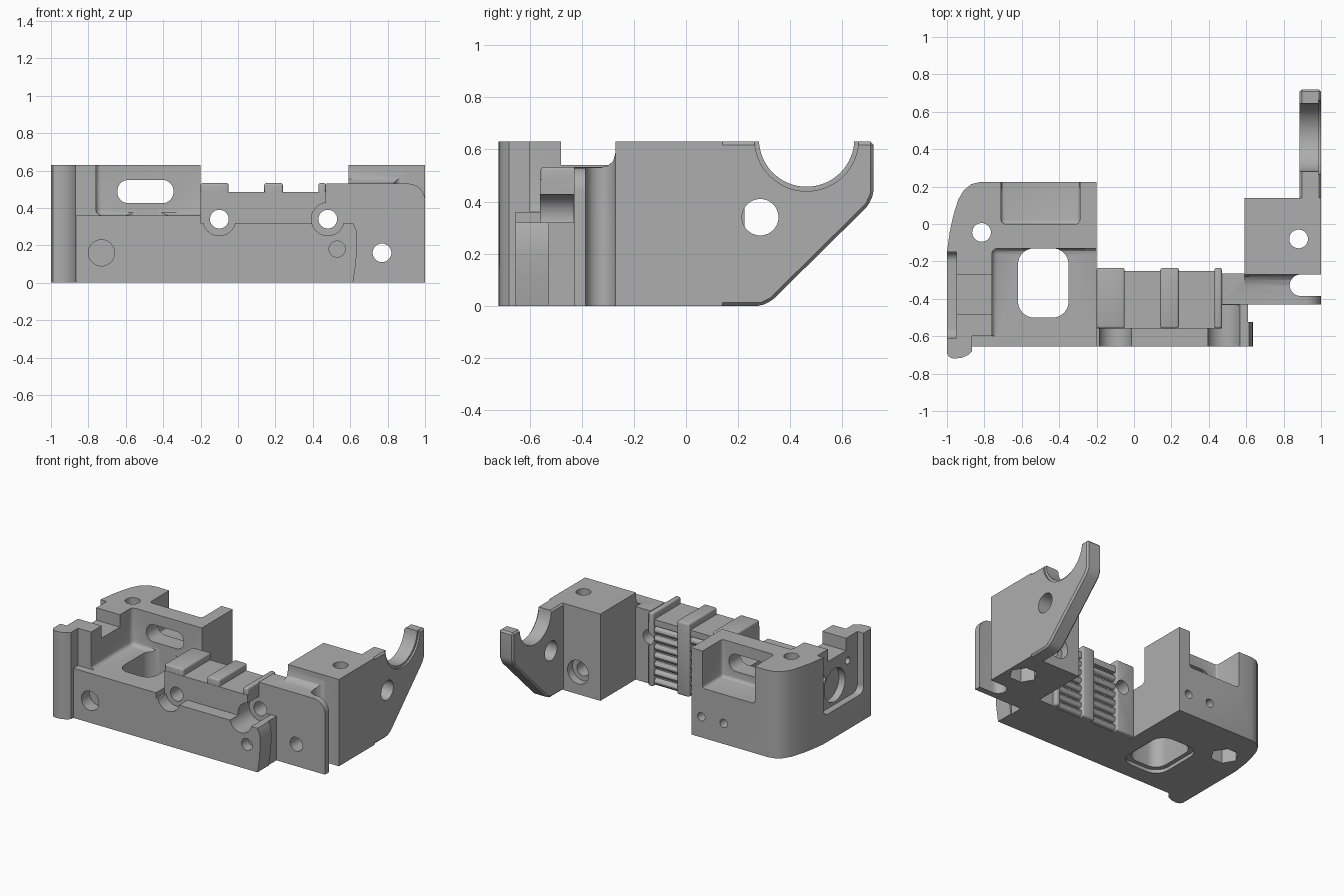
import bpy
import bmesh
import math
from mathutils import Matrix

if "Cube" in bpy.data.objects:
    bpy.data.objects.remove(bpy.data.objects["Cube"], do_unlink=True)

gray = bpy.data.materials.new("plain gray")
gray.use_nodes = True
gray.diffuse_color = (0.42, 0.42, 0.42, 1)
gray.node_tree.nodes["Principled BSDF"].inputs["Base Color"].default_value = gray.diffuse_color


def finish(bm, bevel, segments):
    bmesh.ops.recalc_face_normals(bm, faces=bm.faces)
    if bevel:
        bmesh.ops.bevel(bm, geom=bm.edges[:], offset=bevel, segments=segments,
                        profile=0.5, affect='EDGES')
    mesh = bpy.data.meshes.new("piece")
    bm.to_mesh(mesh)
    bm.free()
    mesh.materials.append(gray)
    obj = bpy.data.objects.new("piece", mesh)
    bpy.context.collection.objects.link(obj)
    return obj


def prism(points, axis, lo, hi, bevel=0, segments=1):
    """Extrude a 2D outline along an axis; the outline uses the other two axes in order."""
    bm = bmesh.new()

    def place(p, h):
        v = list(p)
        v.insert("xyz".index(axis), h)
        return v
    face = bm.faces.new([bm.verts.new(place(p, lo)) for p in points])
    moved = bmesh.ops.extrude_face_region(bm, geom=[face])["geom"]
    for v in moved:
        if isinstance(v, bmesh.types.BMVert):
            v.co["xyz".index(axis)] = hi
    return finish(bm, bevel, segments)


def block(x, y, z, bevel=0, segments=3):
    return prism([(x[0], y[0]), (x[1], y[0]), (x[1], y[1]), (x[0], y[1])],
                 "z", z[0], z[1], bevel, segments)


def rod(axis, centre, r, lo, hi, sides=40):
    a, b = centre
    ring = [(a + r * math.cos(2 * math.pi * i / sides),
             b + r * math.sin(2 * math.pi * i / sides)) for i in range(sides)]
    return prism(ring, axis, lo, hi)


def round_rect(a, b, r, n=8):
    """Rounded rectangle outline between two ranges."""
    pts = []
    corners = [(a[1] - r, b[1] - r), (a[0] + r, b[1] - r), (a[0] + r, b[0] + r), (a[1] - r, b[0] + r)]
    for k, (u, v) in enumerate(corners):
        for i in range(n + 1):
            t = math.pi / 2 * (k + i / n)
            pts.append((u + r * math.cos(t), v + r * math.sin(t)))
    return pts


def part(name, adds, cuts):
    """Join the added pieces, subtract the cuts, and keep one clean object."""
    base = adds[0]
    base.name = name
    tools = [(o, 'UNION') for o in adds[1:]] + [(o, 'DIFFERENCE') for o in cuts]
    for tool, op in tools:
        mod = base.modifiers.new(op, 'BOOLEAN')
        mod.object, mod.operation, mod.solver = tool, op, 'EXACT'
    bpy.context.view_layer.update()
    done = base.evaluated_get(bpy.context.evaluated_depsgraph_get())
    mesh = bpy.data.meshes.new_from_object(done)
    base.modifiers.clear()
    base.data = mesh
    for tool, _ in tools:
        bpy.data.objects.remove(tool, do_unlink=True)
    bpy.ops.object.select_all(action='DESELECT')
    base.select_set(True)
    bpy.context.view_layer.objects.active = base
    bpy.ops.object.shade_smooth_by_angle(angle=math.radians(30))


TOP, FLOOR = 0.63, 0.36

# Left housing: outline with a rounded back corner and a front post
outline = [(-0.2, -0.655), (-0.2, 0.225), (-0.82, 0.225), (-0.87, 0.213), (-0.91, 0.18),
           (-0.94, 0.13), (-0.965, 0.05), (-0.985, -0.04), (-1, -0.15), (-1, -0.69),
           (-0.99, -0.71), (-0.965, -0.72), (-0.92, -0.715), (-0.885, -0.7),
           (-0.865, -0.68), (-0.865, -0.655)]
housing_cuts = [
    block((-0.76, 0.2), (-1, -0.13), (FLOOR, 1), 0.03),           # main tray
    block((-0.865, -0.5), (-1, -0.6), (FLOOR, 1)),                # front step
    block((-1.2, -0.7), (-0.48, -0.27), (0.54, 1)),               # side wall notch
    block((-0.71, -0.29), (0, 0.5), (FLOOR, 1), 0.02),            # rear pocket
    prism(round_rect((-0.645, -0.345), (0.425, 0.55), 0.06), "y", -0.3, 0.1),
    prism(round_rect((-0.62, -0.35), (-0.5, -0.13), 0.085), "z", -0.1, 0.5),
    prism(round_rect((-0.65, -0.32), (-0.53, -0.1), 0.1), "z", -0.1, 0.025),
    rod("z", (-0.815, -0.045), 0.05, -0.1, 1),
    rod("z", (-0.815, -0.045), 0.095, -0.1, 0.1, 6),
    rod("y", (-0.73, 0.16), 0.07, -1, -0.56),
    prism(round_rect((-0.61, -0.15), (0.2, 1), 0.05), "x", -1.2, -0.95),
    rod("x", (-0.35, 0.34), 0.12, -1.2, -0.9),
    rod("x", (-0.22, 0.43), 0.025, -1.2, -0.9),
    rod("x", (-0.5, 0.46), 0.025, -1.2, -0.9),
]
housing_cuts += [rod("y", (x, 0.15), 0.03, 0.1, 0.4) for x in (-0.28, -0.46)]
part("left_housing", [prism(outline, "z", 0, TOP)], housing_cuts)

# Middle bar: core, raised lugs, rear ribs, front rail and its end tab
bar = [block((-0.2, 0.47), (-0.56, -0.275), (0, 0.485))]
for x in ((-0.2, -0.05), (0.14, 0.24), (0.43, 0.47)):
    bar.append(block(x, (-0.558, -0.235), (0, 0.533), 0.012))
for x in ((-0.06, 0.15), (0.23, 0.44)):
    bar.append(block(x, (-0.3, -0.25), (0.44, 0.485)))
    for i in range(7):
        bar.append(rod("x", (-0.274, 0.03 + 0.062 * i), 0.024, x[0], x[1], 12))
bar += [
    block((-0.2, 0.6), (-0.655, -0.55), (0, 0.32)),
    block((0.4, 0.61), (-0.56, -0.43), (0, 0.32)),
    prism([(0.4, 0), (0.615, 0), (0.63, 0.1), (0.637, 0.2), (0.633, 0.28), (0.615, 0.32), (0.4, 0.32)],
          "y", -0.655, -0.525),
]
part("middle_bar", bar, [
    rod("y", (-0.1, 0.34), 0.05, -1, 0),
    rod("y", (-0.1, 0.34), 0.088, -1, -0.56),
    rod("y", (0.48, 0.34), 0.05, -1, 0),
    rod("y", (0.48, 0.34), 0.088, -1, -0.432),
    rod("y", (0.53, 0.18), 0.043, -1, -0.58),
])

# Right mount: block, slotted front plate and blending fillet
plate = [(0.47, 0), (1, 0)]
for i in range(9):
    t = math.pi / 2 * i / 8
    plate.append((0.91 + 0.09 * math.cos(t), 0.44 + 0.09 * math.sin(t)))
plate.append((0.47, 0.53))
fillet = [(-0.25, 0.5), (-0.33, 0.5), (-0.33, 0.53), (-0.3, 0.538), (-0.28, 0.555), (-0.27, 0.59), (-0.25, 0.59)]
part("right_mount", [
    block((0.59, 1), (-0.27, 0.14), (0, TOP)),
    prism(plate, "y", -0.43, -0.265),
    prism(fillet, "x", 0.59, 1),
], [
    block((0.89, 1.2), (-0.385, -0.27), (-0.1, 1)),
    rod("z", (0.89, -0.3275), 0.0575, -0.1, 1),
    rod("z", (0.88, -0.08), 0.05, -0.1, 1),
    rod("z", (0.88, -0.08), 0.095, -0.1, 0.1, 6),
    rod("y", (0.77, 0.16), 0.05, -1, 1),
    rod("y", (0.77, 0.16), 0.085, 0.08, 1),
    rod("y", (0.48, 0.34), 0.05, -1, 1),
])

# Rear arm: chamfered plate with a half round cradle
arm = [(0.1, 0), (0.29, 0), (0.33, 0.02), (0.7, 0.385), (0.72, 0.43), (0.72, TOP), (0.1, TOP)]
part("rear_arm", [prism(arm, "x", 0.885, 1, 0.012)], [
    rod("x", (0.463, 0.64), 0.183, 0.5, 1.2, 64),
    rod("x", (0.463, 0.64), 0.2, 0.987, 1.2, 64),
    rod("x", (0.285, 0.34), 0.07, 0.5, 1.2),
])
